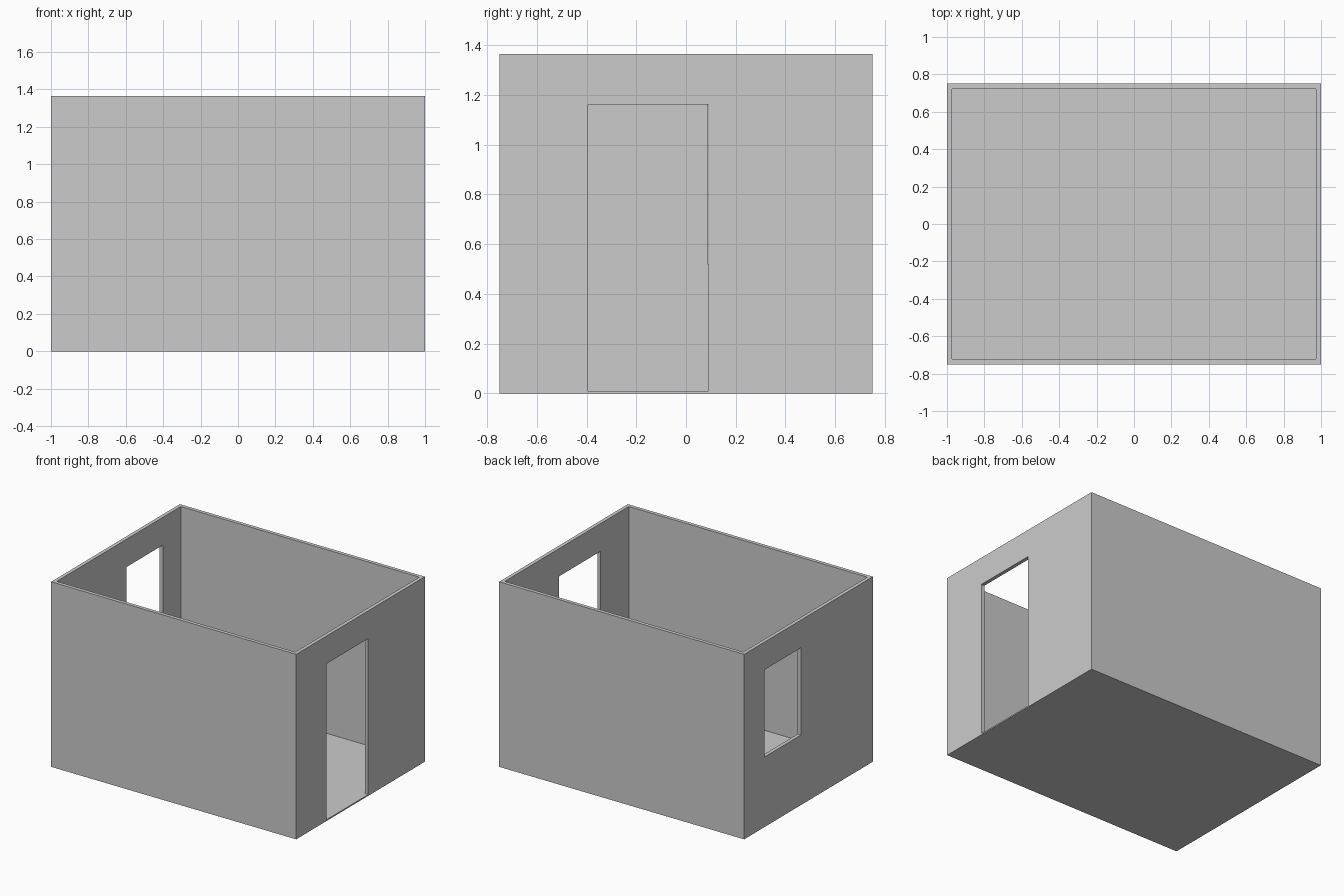
import bpy

if "Cube" in bpy.data.objects:
    bpy.data.objects.remove(bpy.data.objects["Cube"])

X, Y, H = 1.0, 0.75, 1.365     # half length, half width, height
T, FLOOR = 0.027, 0.01         # wall and floor thickness


def box(name, x, y, z):
    """Box from (min, max) ranges on each axis."""
    bpy.ops.mesh.primitive_cube_add(size=1)
    ob = bpy.context.object
    ob.name = name
    ob.location = [(a + b) / 2 for a, b in (x, y, z)]
    ob.scale = [b - a for a, b in (x, y, z)]
    bpy.ops.object.transform_apply(location=True, rotation=False, scale=True)
    return ob


def cut(target, cutter):
    """Subtract the cutter and remove it."""
    cutter.hide_render = True
    mod = target.modifiers.new(cutter.name, 'BOOLEAN')
    mod.operation = 'DIFFERENCE'
    mod.solver = 'EXACT'
    mod.object = cutter
    bpy.context.view_layer.objects.active = target
    bpy.ops.object.modifier_apply(modifier=mod.name)
    bpy.data.objects.remove(cutter)


# Room shell, open at the top
room = box("room_walls_and_floor", (-X, X), (-Y, Y), (0, H))
cut(room, box("interior", (-X + T, X - T), (-Y + T, Y - T), (FLOOR, H + 0.2)))

# Doorway in the right wall, level with the floor
cut(room, box("doorway", (X - 0.1, X + 0.1), (-0.395, 0.09), (FLOOR, 1.16)))

# Window opening in the left wall
cut(room, box("window_opening", (-X - 0.1, -X + 0.1), (0.088, 0.515), (0.517, 1.16)))
